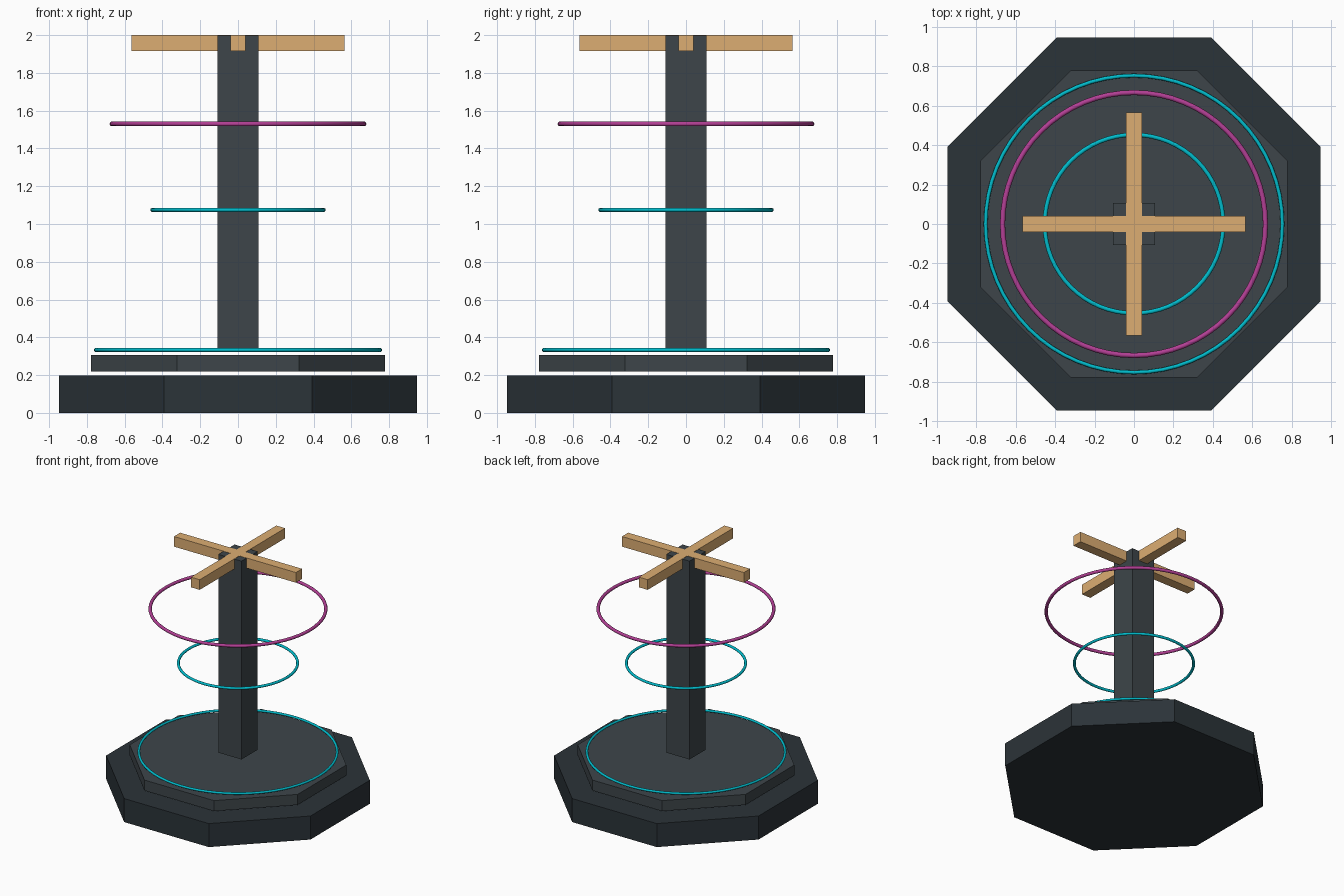
import bpy
from math import pi, cos

if "Cube" in bpy.data.objects:
    bpy.data.objects.remove(bpy.data.objects["Cube"])


def material(name, rgb):
    m = bpy.data.materials.new(name)
    m.diffuse_color = (*rgb, 1)
    m.use_nodes = True
    m.node_tree.nodes["Principled BSDF"].inputs["Base Color"].default_value = m.diffuse_color
    return m


DARK = material("dark_slate", (0.024, 0.033, 0.040))
SLATE = material("slate", (0.047, 0.060, 0.068))
WOOD = material("wood", (0.72, 0.42, 0.17))
TEAL = material("teal", (0.0, 0.50, 0.60))
MAGENTA = material("magenta", (0.45, 0.05, 0.30))


def finish(name, mat):
    ob = bpy.context.object
    ob.name = name
    ob.data.materials.append(mat)
    return ob


def octagon(name, apothem, z0, z1, mat):
    bpy.ops.mesh.primitive_cylinder_add(
        vertices=8, radius=apothem / cos(pi / 8), depth=z1 - z0,
        location=(0, 0, (z0 + z1) / 2), rotation=(0, 0, pi / 8))
    ob = finish(name, mat)
    # flats face the axes whichever way the primitive starts
    bpy.ops.object.transform_apply(location=False, rotation=True, scale=False)
    return ob


def box(name, size, z0, z1, mat):
    bpy.ops.mesh.primitive_cube_add(size=1, location=(0, 0, (z0 + z1) / 2))
    bpy.context.object.scale = (size[0], size[1], z1 - z0)
    bpy.ops.object.transform_apply(location=False, rotation=False, scale=True)
    return finish(name, mat)


def ring(name, major, minor, z, mat):
    bpy.ops.mesh.primitive_torus_add(
        major_radius=major, minor_radius=minor, location=(0, 0, z),
        major_segments=64, minor_segments=10)
    bpy.ops.object.shade_smooth()
    return finish(name, mat)


# Stepped base, the tiers stand slightly apart
octagon("base_plinth", 0.947, 0.0, 0.197, DARK)
octagon("upper_tier", 0.778, 0.218, 0.306, SLATE)

# Central column
box("column", (0.215, 0.215), 0.337, 1.998, SLATE)

# Crossed wooden arms
box("arm_left_right", (1.13, 0.082), 1.915, 2.0, WOOD)
box("arm_front_back", (0.082, 1.13), 1.915, 2.0, WOOD)

# Floating rings
ring("base_ring", 0.753, 0.010, 0.333, TEAL)
ring("middle_ring", 0.453, 0.011, 1.075, TEAL)
ring("upper_ring", 0.667, 0.013, 1.53, MAGENTA)
